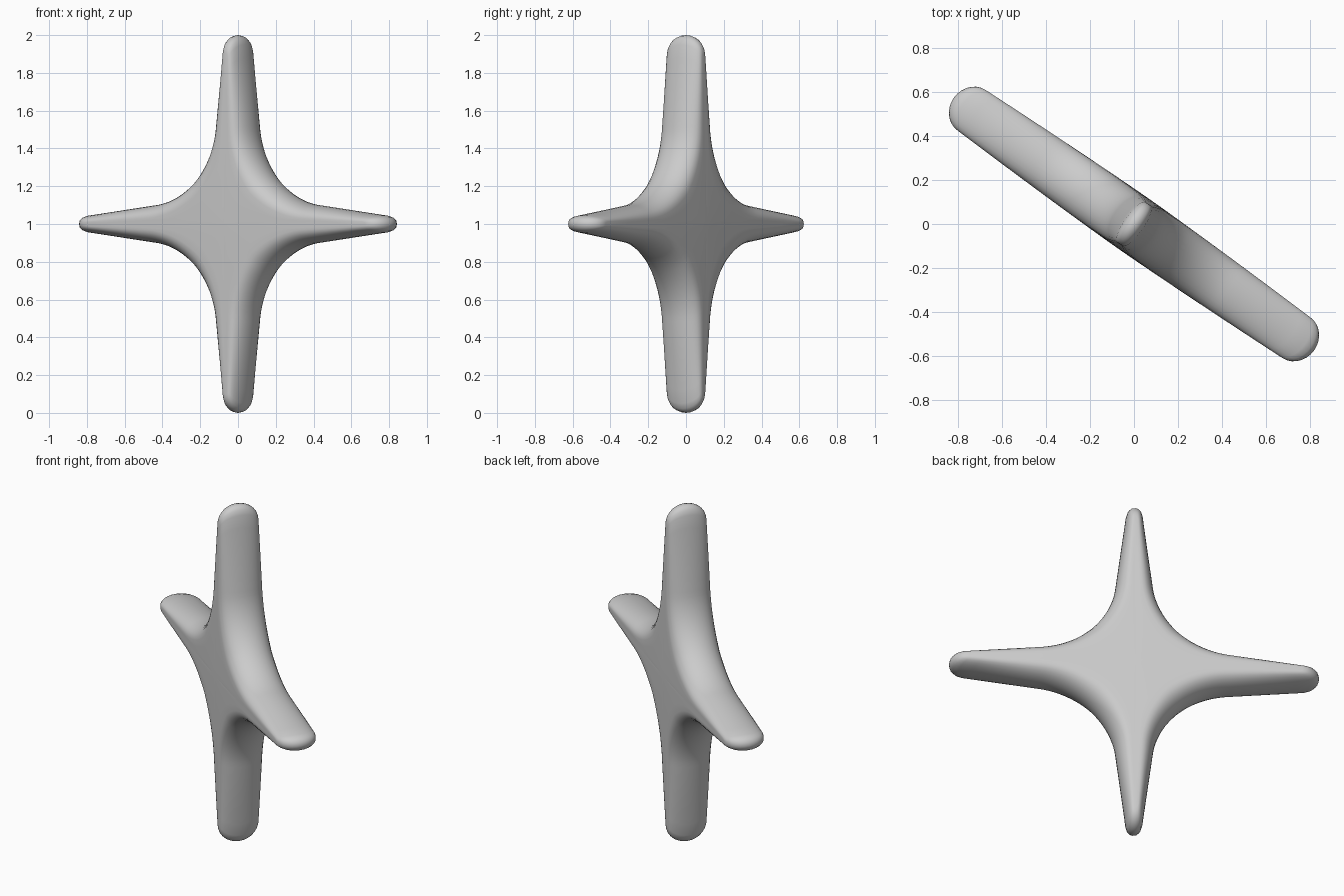
import bpy, bmesh, math

if "Cube" in bpy.data.objects:
    bpy.data.objects.remove(bpy.data.objects["Cube"])

ANGLE = math.radians(-35)
CENTRE = 0.57           # centre of the concave arc between two arms
ARC_STEPS, SIDE_STEPS, FACE_STEPS = 12, 14, 5


def half_depth(r):
    """Half thickness of the star at distance r from its centre."""
    return 0.133 - 0.021 * min(1.0, r / 0.9) ** 1.5


# One eighth of the star: outer silhouette point and matching face-edge point
octant = [((1.0, 0.0), (0.9, 0.0)),
          ((0.995, 0.02), (0.9, 0.006)),
          ((0.978, 0.036), (0.895, 0.010)),
          ((0.95, 0.045), (0.88, 0.013))]
for k in range(1, 6):
    f = k / 6
    octant.append(((0.95 - 0.43 * f, 0.045 + 0.055 * f),
                   (0.88 - 0.367 * f, 0.013 + 0.017 * f)))
start = math.atan2(-0.47, -0.05) + 2 * math.pi
radius = math.hypot(0.47, 0.05)
for k in range(ARC_STEPS + 1):
    f = k / ARC_STEPS
    a = start + (math.radians(225) - start) * f
    inset = radius + 0.07 + 0.03 * f
    octant.append(tuple((CENTRE + d * math.cos(a), CENTRE + d * math.sin(a))
                        for d in (radius, inset)))

# Mirror to a quarter, then turn it four times
quarter = octant + [(p[::-1], q[::-1]) for p, q in octant[-2:0:-1]]
outline = []
for turn in range(4):
    outline += quarter
    quarter = [((-p[1], p[0]), (-q[1], q[0])) for p, q in quarter]

bm = bmesh.new()
rings = []


def add_ring(points):
    rings.append([bm.verts.new(p) for p in points])


def face_rings(side, steps):
    for k in steps:
        s = k / FACE_STEPS
        add_ring([(q[0] * s, side * half_depth(math.hypot(*q) * s), q[1] * s)
                  for p, q in outline])


# Front face, rounded rim, back face
face_rings(-1, range(1, FACE_STEPS))
for k in range(SIDE_STEPS + 1):
    t = math.pi * k / SIDE_STEPS
    s, c = math.sin(t), math.cos(t)
    add_ring([(q[0] + (p[0] - q[0]) * s, -half_depth(math.hypot(*q)) * c,
               q[1] + (p[1] - q[1]) * s) for p, q in outline])
face_rings(1, range(FACE_STEPS - 1, 0, -1))

n = len(outline)
for r0, r1 in zip(rings, rings[1:]):
    for i in range(n):
        j = (i + 1) % n
        bm.faces.new((r0[i], r0[j], r1[j], r1[i]))
for ring, y in ((rings[0], -half_depth(0)), (rings[-1], half_depth(0))):
    mid = bm.verts.new((0, y, 0))
    for i in range(n):
        bm.faces.new((mid, ring[i], ring[(i + 1) % n]))
bmesh.ops.recalc_face_normals(bm, faces=bm.faces)
for f in bm.faces:
    f.smooth = True

mesh = bpy.data.meshes.new("four_point_star")
bm.to_mesh(mesh)
bm.free()
star = bpy.data.objects.new("four_point_star", mesh)
star.location.z = 1
star.rotation_euler.z = ANGLE
bpy.context.collection.objects.link(star)
